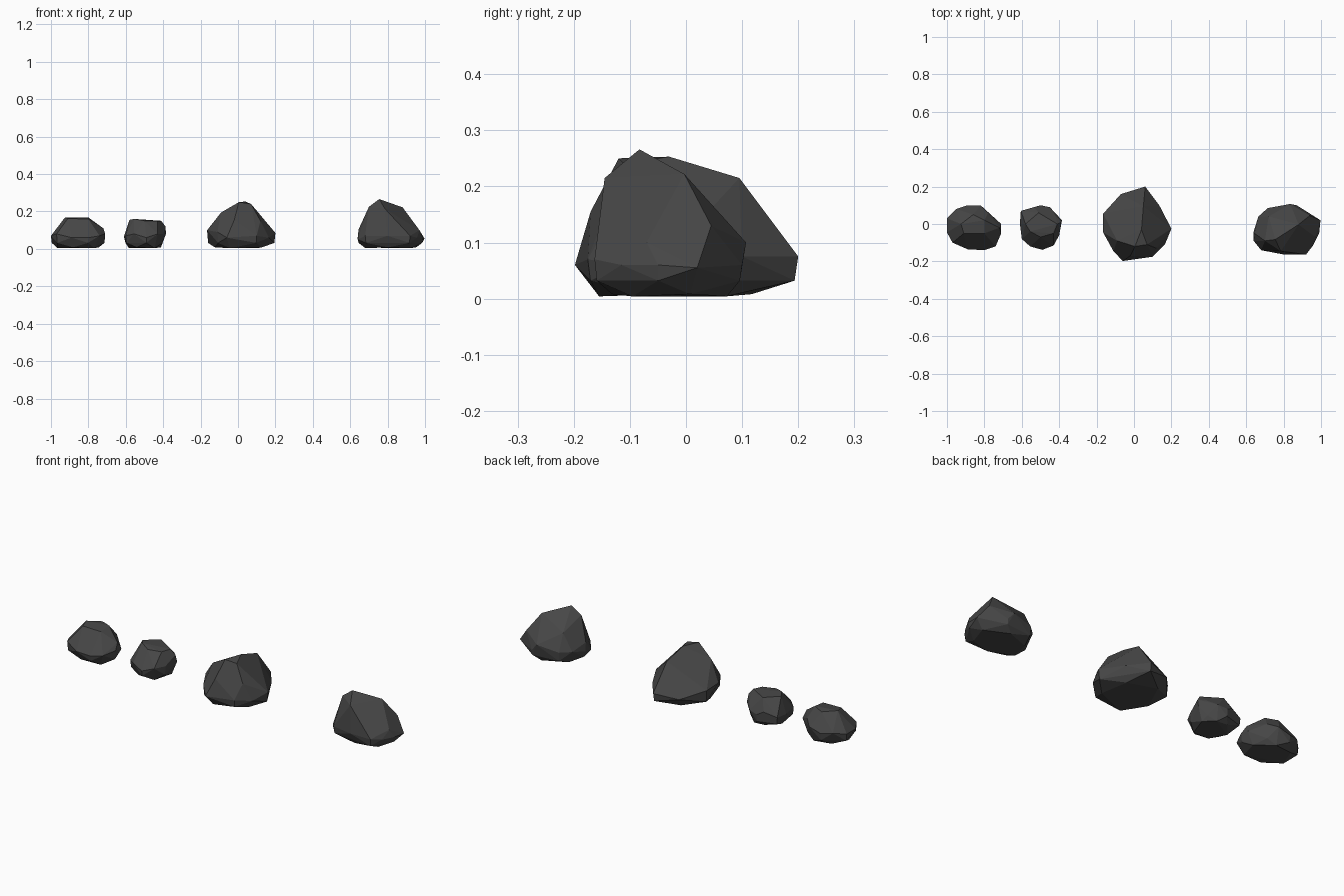
import bpy, bmesh, math
from mathutils import Vector

# One dark stone colour
stone = bpy.data.materials.new("dark_stone")
stone.diffuse_color = (0.062, 0.062, 0.062, 1)


def rock(name, belt, crown):
    """Faceted stone: a belt (widest outline), crown points on top,
    and a tucked-in underside derived from the belt."""
    belt = [Vector(p) for p in belt]
    centre = sum(belt, Vector()) / len(belt)
    points = belt + [Vector(p) for p in crown]
    for i, p in enumerate(belt):
        # lower skirt on alternate points, then the flat-ish underside
        if i % 2 == 0:
            q = centre.lerp(p, 0.97)
            points.append(Vector((q.x, q.y, 0.032)))
        else:
            q = centre.lerp(p, 0.76)
            points.append(Vector((q.x, q.y, 0.004 + 0.004 * (i % 4 == 1))))
    bm = bmesh.new()
    for p in points:
        bm.verts.new(p)
    hull = bmesh.ops.convex_hull(bm, input=bm.verts[:])
    loose = {v for v in hull["geom_interior"] + hull["geom_unused"]
             if isinstance(v, bmesh.types.BMVert)}
    bmesh.ops.delete(bm, geom=list(loose), context='VERTS')
    # merge nearly level triangles into broad facets
    bmesh.ops.dissolve_limit(bm, angle_limit=math.radians(6),
                             verts=bm.verts[:], edges=bm.edges[:])
    bmesh.ops.recalc_face_normals(bm, faces=bm.faces[:])
    mesh = bpy.data.meshes.new(name)
    bm.to_mesh(mesh)
    bm.free()
    mesh.materials.append(stone)
    bpy.context.collection.objects.link(bpy.data.objects.new(name, mesh))


# Flat stone on the far left
rock("flat_rock",
     [(-1, .03, .07), (-.95, .08, .08), (-.89, .10, .07), (-.82, .10, .09),
      (-.78, .06, .11), (-.71, 0, .07), (-.71, -.05, .08), (-.74, -.12, .07),
      (-.80, -.14, .06), (-.89, -.135, .06), (-.97, -.10, .08), (-1, -.045, .07)],
     [(-.925, 0, .168), (-.91, -.05, .162), (-.86, .05, .163),
      (-.80, .02, .168), (-.80, -.05, .16), (-.72, -.02, .11)])

# Smallest stone
rock("small_rock",
     [(-.605, .07, .07), (-.535, .09, .09), (-.5, .10, .07), (-.45, .09, .08),
      (-.42, .045, .11), (-.385, .02, .08), (-.40, -.06, .08), (-.43, -.115, .08),
      (-.49, -.138, .06), (-.555, -.12, .08), (-.60, -.08, .07), (-.61, 0, .065)],
     [(-.58, 0, .155), (-.555, -.04, .16), (-.51, .06, .152), (-.50, -.07, .15),
      (-.43, -.05, .148), (-.41, .0, .15), (-.388, .01, .12)])

# Large ridged stone in the middle
rock("ridged_rock",
     [(-.165, .055, .095), (-.07, .16, .06), (.06, .2, .075), (.135, .10, .075),
      (.20, -.025, .085), (.165, -.11, .06), (.10, -.175, .07), (-.06, -.198, .06),
      (-.11, -.145, .09), (-.165, -.045, .10)],
     [(.005, -.12, .25), (.04, -.03, .253), (.07, -.11, .24), (.05, .095, .215),
      (-.09, -.09, .195), (.12, -.13, .15), (-.02, -.17, .155)])

# Peaked stone on the right
rock("peaked_rock",
     [(.64, -.04, .06), (.665, .04, .08), (.715, .085, .08), (.835, .107, .10),
      (.87, .10, .06), (.997, .02, .055), (.99, -.05, .06), (.957, -.115, .06),
      (.92, -.163, .07), (.80, -.163, .07), (.68, -.14, .07), (.64, -.09, .05)],
     [(.755, -.083, .266), (.70, -.09, .225), (.88, -.003, .222), (.785, -.145, .215),
      (.645, -.05, .105), (.94, .045, .13), (.97, -.07, .10), (.72, .04, .17)])
